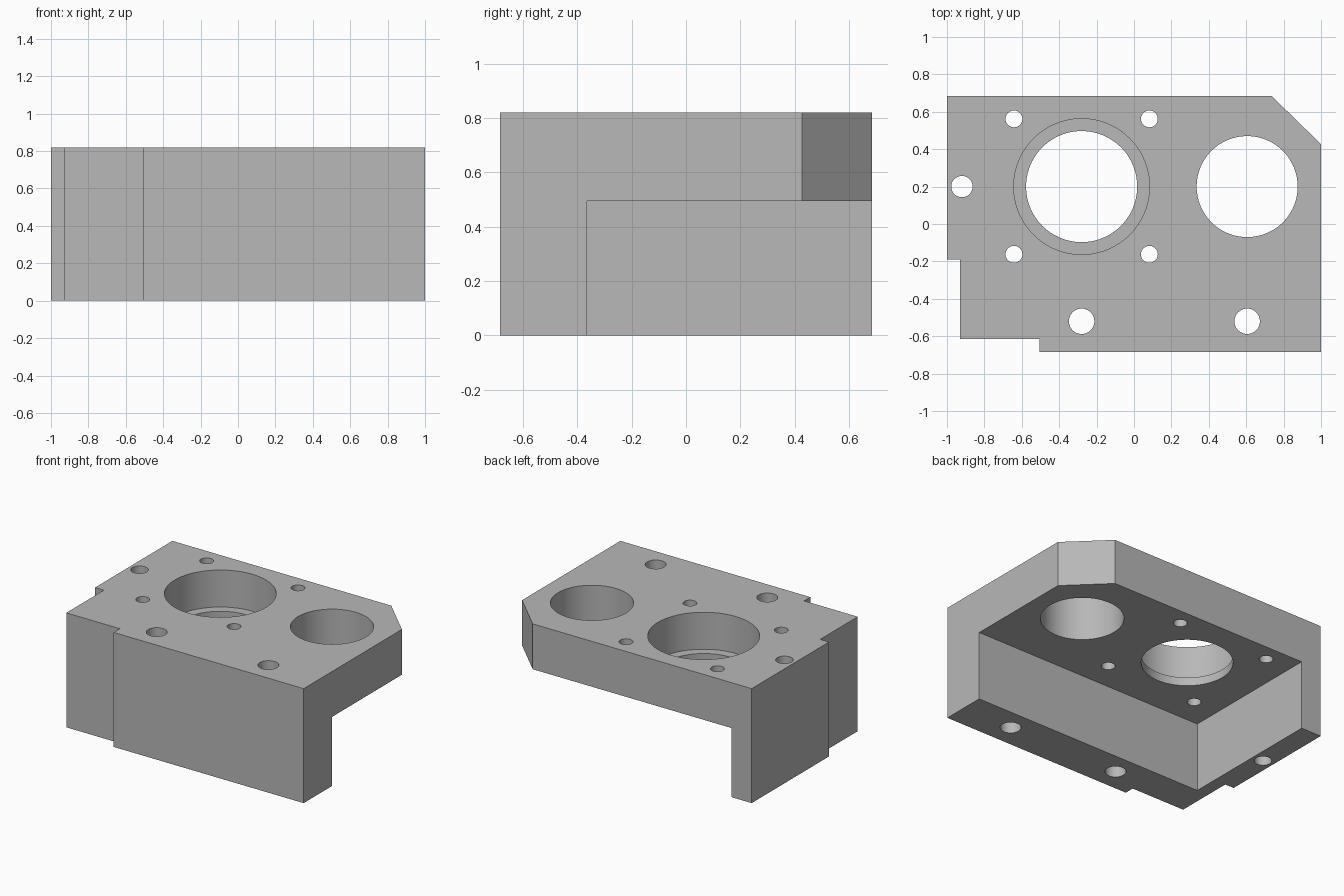
import bpy, bmesh, math
from mathutils import Vector

HEIGHT, STEP_Z = 0.82, 0.495
BORE = (-0.28, 0.20)

cube = bpy.data.objects.get("Cube")
if cube:
    bpy.data.objects.remove(cube, do_unlink=True)

grey = bpy.data.materials.new("machined_grey")
grey.use_nodes = True
grey.diffuse_color = (0.48, 0.48, 0.48, 1)
grey.node_tree.nodes["Principled BSDF"].inputs["Base Color"].default_value = grey.diffuse_color


def prism(name, outline, z0, z1):
    """Extrude a counter-clockwise outline from z0 to z1."""
    bm = bmesh.new()
    base = bm.faces.new([bm.verts.new((x, y, z0)) for x, y in outline])
    top = bmesh.ops.extrude_face_region(bm, geom=[base])["geom"]
    verts = [v for v in top if isinstance(v, bmesh.types.BMVert)]
    bmesh.ops.translate(bm, verts=verts, vec=Vector((0, 0, z1 - z0)))
    bmesh.ops.recalc_face_normals(bm, faces=bm.faces)
    mesh = bpy.data.meshes.new(name)
    bm.to_mesh(mesh)
    bm.free()
    mesh.materials.append(grey)
    obj = bpy.data.objects.new(name, mesh)
    bpy.context.collection.objects.link(obj)
    return obj


def circle(centre, radius, sides):
    angles = [math.tau * i / sides for i in range(sides)]
    return [(centre[0] + radius * math.cos(a), centre[1] + radius * math.sin(a)) for a in angles]


def cut(target, cutter):
    mod = target.modifiers.new("cut", "BOOLEAN")
    mod.operation, mod.solver, mod.object = "DIFFERENCE", "EXACT", cutter
    bpy.context.view_layer.objects.active = target
    bpy.ops.object.modifier_apply(modifier=mod.name)
    bpy.data.objects.remove(cutter, do_unlink=True)


def drill(centre, radius, z0=-0.1, sides=48):
    cut(block, prism("drill_cutter", circle(centre, radius, sides), z0, HEIGHT + 0.1))


# Block outline with a chamfered back corner and relieved front corner
block = prism("bracket_block", [
    (-0.505, -0.685), (1, -0.685), (1, 0.427), (0.735, 0.685), (-1, 0.685),
    (-1, -0.19), (-0.93, -0.19), (-0.93, -0.615), (-0.505, -0.615)], 0, HEIGHT)

# Open pocket underneath, leaving a front wall and a side wall
pocket = [(-0.84, -0.365), (1.2, -0.365), (1.2, 0.9), (-0.84, 0.9)]
cut(block, prism("pocket_cutter", pocket, -0.1, STEP_Z))

# Stepped bearing bore and plain bore
drill(BORE, 0.297, sides=96)
drill(BORE, 0.363, z0=HEIGHT - 0.265, sides=96)
drill((0.605, 0.20), 0.27, sides=96)

# Bolt holes around the bearing bore
for sx in (-1, 1):
    for sy in (-1, 1):
        drill((BORE[0] + sx * 0.362, BORE[1] + sy * 0.362), 0.045)

# Mounting holes through the walls
drill((BORE[0], -0.52), 0.068)
drill((0.605, -0.52), 0.068)
drill((-0.92, 0.20), 0.057)

# Smooth bores, crisp edges
bpy.ops.object.select_all(action="DESELECT")
block.select_set(True)
bpy.context.view_layer.objects.active = block
bpy.ops.object.shade_smooth_by_angle(angle=math.radians(30))
